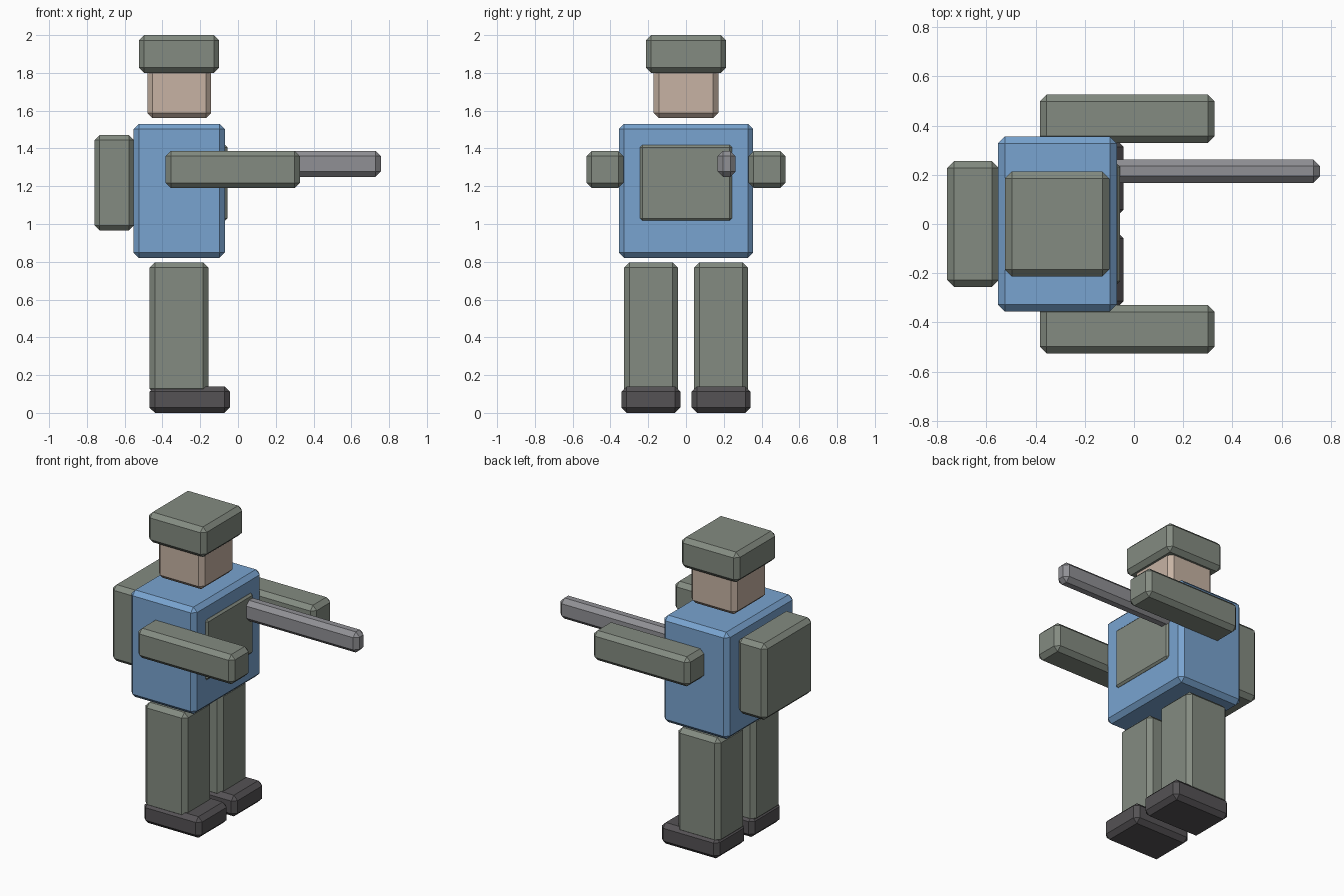
import bpy

if "Cube" in bpy.data.objects:
    bpy.data.objects.remove(bpy.data.objects["Cube"])


def material(name, rgb):
    m = bpy.data.materials.new(name)
    m.diffuse_color = (*rgb, 1)
    m.use_nodes = True
    m.node_tree.nodes["Principled BSDF"].inputs["Base Color"].default_value = m.diffuse_color
    return m


BLUE = material("blue cloth", (0.19, 0.37, 0.63))
GREEN = material("grey green", (0.23, 0.26, 0.22))
SKIN = material("skin", (0.57, 0.45, 0.37))
DARK = material("dark leather", (0.09, 0.085, 0.09))
METAL = material("metal", (0.28, 0.28, 0.30))


def block(name, x, y, z, mat, bevel=0.028):
    """Chamfered box spanning the given x, y and z ranges."""
    spans = (x, y, z)
    bpy.ops.mesh.primitive_cube_add(size=1, location=[(a + b) / 2 for a, b in spans])
    ob = bpy.context.object
    ob.name = name
    ob.scale = [b - a for a, b in spans]
    bpy.ops.object.transform_apply(location=False, rotation=False, scale=True)
    mod = ob.modifiers.new("chamfer", "BEVEL")
    mod.width = bevel
    mod.segments = 1
    mod.limit_method = 'NONE'
    ob.data.materials.append(mat)
    return ob


# Head and cap
block("cap", (-0.525, -0.1), (-0.213, 0.213), (1.8, 2.0), GREEN)
block("head", (-0.48, -0.142), (-0.172, 0.172), (1.56, 1.85), SKIN)

# Torso, chest plate and backpack
block("torso", (-0.553, -0.07), (-0.356, 0.356), (0.82, 1.53), BLUE)
block("chest_plate", (-0.11, -0.056), (-0.243, 0.243), (1.018, 1.418), GREEN, 0.012)
block("backpack", (-0.76, -0.55), (-0.256, 0.256), (0.965, 1.472), GREEN)

# Barrel sticking out of the chest
block("barrel", (-0.25, 0.757), (0.167, 0.263), (1.25, 1.387), METAL)

# Paired limbs
for side, s in (("right", -1), ("left", 1)):
    def span(a, b):
        return tuple(sorted((s * a, s * b)))
    block(side + "_arm", (-0.383, 0.328), span(0.33, 0.527), (1.19, 1.387), GREEN)
    block(side + "_leg", (-0.468, -0.156), span(0.043, 0.328), (0.1, 0.797), GREEN)
    block(side + "_boot", (-0.468, -0.043), span(0.03, 0.342), (0.0, 0.14), DARK)
